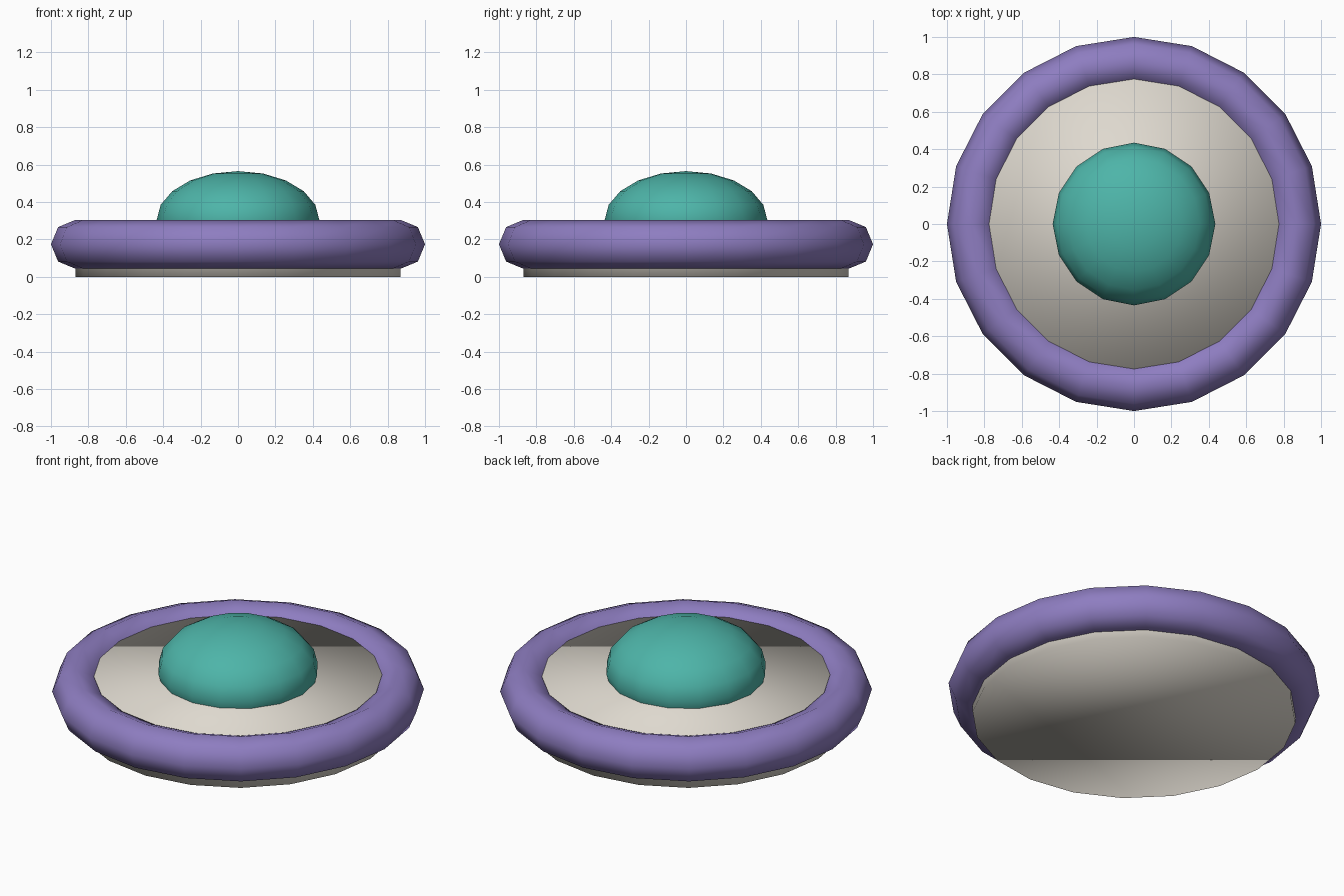
import bpy

cube = bpy.data.objects.get("Cube")
if cube:
    bpy.data.objects.remove(cube, do_unlink=True)

# Overall unit: the ring's outer radius of 1.15 units becomes 1
UNIT = 1 / 1.15
SIDES = 20


def material(name, rgb):
    mat = bpy.data.materials.new(name)
    mat.use_nodes = True
    color = (*rgb, 1.0)
    mat.diffuse_color = color
    mat.node_tree.nodes["Principled BSDF"].inputs["Base Color"].default_value = color
    return mat


def finish(name, mat):
    obj = bpy.context.object
    obj.name = obj.data.name = name
    obj.data.materials.clear()
    obj.data.materials.append(mat)
    bpy.ops.object.transform_apply(location=False, rotation=False, scale=True)
    bpy.ops.object.shade_smooth()
    return obj


cream = material("warm_grey", (0.73, 0.69, 0.62))
purple = material("purple", (0.27, 0.205, 0.53))
teal = material("teal", (0.075, 0.46, 0.395))

# Flat round base with soft-shaded caps
bpy.ops.mesh.primitive_cylinder_add(
    vertices=SIDES, radius=UNIT, depth=0.3 * UNIT, location=(0, 0, 0.15 * UNIT))
finish("base_disc", cream)

# Thick outer ring
bpy.ops.mesh.primitive_torus_add(
    major_segments=SIDES, minor_segments=8, major_radius=UNIT,
    minor_radius=0.15 * UNIT, location=(0, 0, 0.2 * UNIT))
finish("outer_ring", purple)

# Flattened dome, sunk into the base
bpy.ops.mesh.primitive_uv_sphere_add(
    segments=16, ring_count=10, radius=0.5 * UNIT, location=(0, 0, 0.35 * UNIT))
bpy.context.object.scale.z = 0.6
finish("centre_dome", teal)
